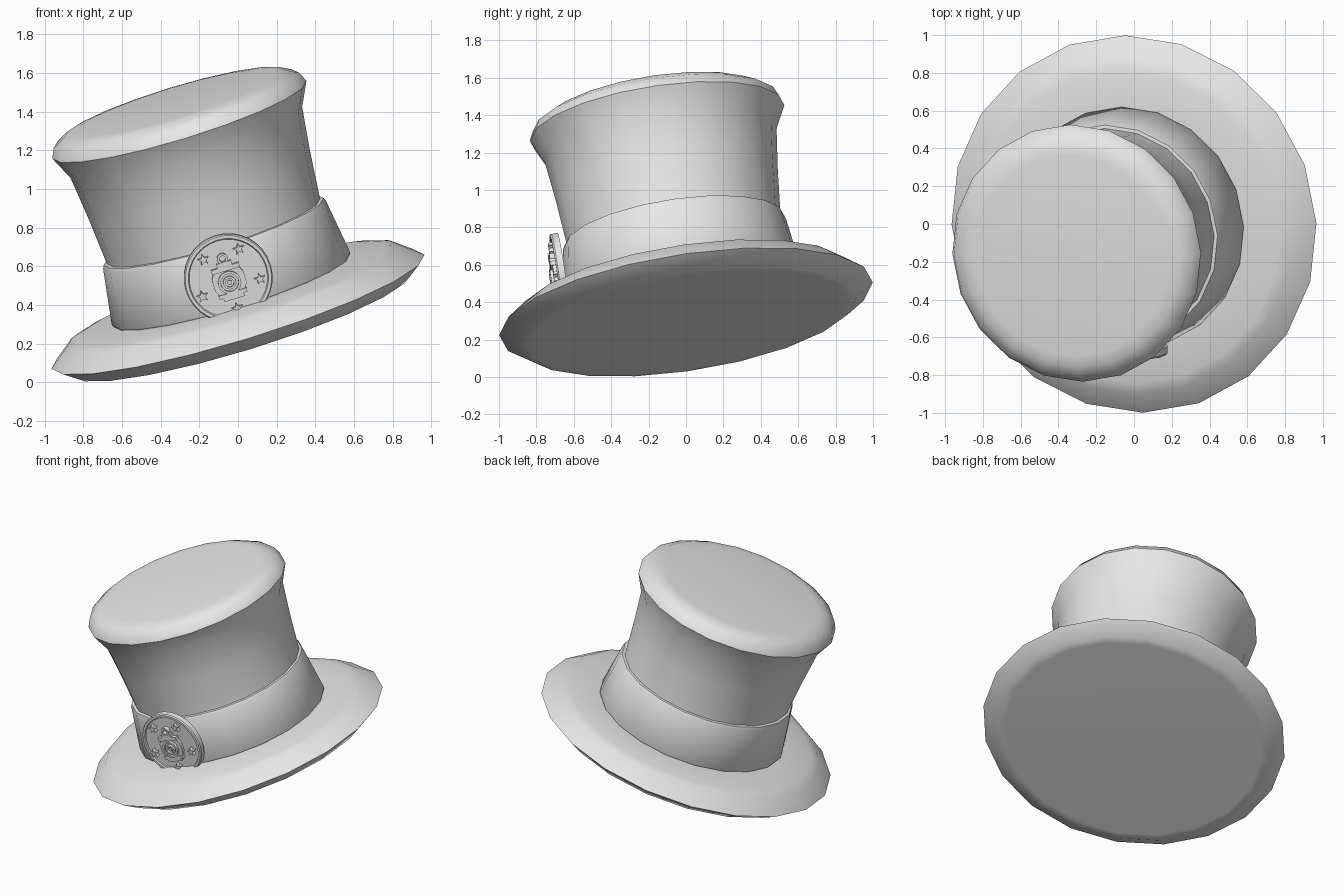
import bpy, bmesh, math
from mathutils import Matrix, Vector

cube = bpy.data.objects.get("Cube")
if cube:
    bpy.data.objects.remove(cube, do_unlink=True)

grey = bpy.data.materials.new("felt_grey")
grey.use_nodes = True
grey.diffuse_color = (0.8, 0.8, 0.8, 1)
grey.node_tree.nodes["Principled BSDF"].inputs["Base Color"].default_value = grey.diffuse_color

# The hat is built upright, then tipped towards its front right
UP = Vector((-0.289, -0.147, 0.946)).normalized()
TILT = (Matrix.Translation((0, 0, 0.365))
        @ Vector((0, 0, 1)).rotation_difference(UP).to_matrix().to_4x4()
        @ Matrix.Rotation(math.radians(1.5), 4, 'Z'))
# Badge space: x right, y up, z out of the front of the band
BADGE = TILT @ Matrix.Translation((0, -0.62, 0.28)) @ Matrix.Rotation(math.pi / 2, 4, 'X')


def finish(name, bm, matrix, angle):
    bmesh.ops.recalc_face_normals(bm, faces=bm.faces)
    bm.transform(matrix)
    mesh = bpy.data.meshes.new(name)
    bm.to_mesh(mesh)
    bm.free()
    mesh.materials.append(grey)
    obj = bpy.data.objects.new(name, mesh)
    bpy.context.collection.objects.link(obj)
    bpy.ops.object.select_all(action='DESELECT')
    obj.select_set(True)
    bpy.context.view_layer.objects.active = obj
    bpy.ops.object.shade_smooth_by_angle(angle=math.radians(angle))
    return obj


def lathe(name, profile, sides, matrix, angle=50, closed=False):
    """Turn (radius, height) points about z; cap both ends unless closed."""
    bm = bmesh.new()
    rings = [[bm.verts.new((r * math.cos(a), r * math.sin(a), h))
              for a in (math.tau * i / sides for i in range(sides))]
             for r, h in profile]
    pairs = list(zip(rings, rings[1:]))
    if closed:
        pairs.append((rings[-1], rings[0]))
    else:
        bm.faces.new(rings[0])
        bm.faces.new(rings[-1])
    for low, high in pairs:
        for i in range(sides):
            j = (i + 1) % sides
            bm.faces.new((low[i], low[j], high[j], high[i]))
    return finish(name, bm, matrix, angle)


def plate(name, outline, low, high, angle=30):
    """Raise a flat outline from the badge."""
    bm = bmesh.new()
    face = bm.faces.new([bm.verts.new((x, y, low)) for x, y in outline])
    out = bmesh.ops.extrude_face_region(bm, geom=[face])
    top = [v for v in out["geom"] if isinstance(v, bmesh.types.BMVert)]
    bmesh.ops.translate(bm, verts=top, vec=(0, 0, high - low))
    return finish(name, bm, BADGE, angle)


# Brim with a closed underside
lathe("brim", [(0.86, -0.074), (0.91, -0.072), (1.01, 0), (0.9, 0.085),
               (0.84, 0.1), (0.64, 0.115), (0.5, 0.115)], 20, TILT)

# Flared crown with a rounded top edge
lathe("crown", [(0.585, 0.1), (0.575, 0.42), (0.6, 0.7), (0.627, 0.925),
                (0.688, 1.05), (0.665, 1.1), (0.6, 1.135), (0.54, 1.142)], 20, TILT)

# Band round the base of the crown
lathe("hat_band", [(0.58, 0.09), (0.63, 0.1), (0.645, 0.125), (0.603, 0.42),
                   (0.595, 0.438), (0.565, 0.442)], 20, TILT)

# Round badge with a raised rim
lathe("badge_disc", [(0.23, 0), (0.23, 0.035), (0.224, 0.043), (0.208, 0.043),
                     (0.203, 0.034)], 32, BADGE, 30)

# Five stars round the badge
for k in range(5):
    around = math.radians(72 * k - 90)
    cx, cy = 0.163 * math.cos(around), 0.163 * math.sin(around)
    star = []
    for i in range(10):
        a = math.radians(90 + 36 * i)
        r = 0.013 if i % 2 else 0.031
        star.append((cx + r * math.cos(a), cy + r * math.sin(a)))
    plate(f"badge_star_{k + 1}", star, 0.03, 0.062)

# Lantern emblem: barrel body, two bars and a foot
barrel = [(s * x, y) for s, pts in
          ((1, [(0.06, -0.075), (0.085, -0.03), (0.085, 0.03), (0.06, 0.075)]),
           (-1, [(0.06, 0.075), (0.085, 0.03), (0.085, -0.03), (0.06, -0.075)]))
          for x, y in pts]
plate("emblem_body", [(x, y - 0.015) for x, y in barrel], 0.03, 0.055)
for name, y, w, h in (("emblem_top_bar", 0.055, 0.075, 0.012),
                      ("emblem_lower_bar", -0.082, 0.075, 0.01),
                      ("emblem_foot", -0.1, 0.055, 0.01),
                      ("emblem_cap", 0.078, 0.04, 0.012)):
    plate(name, [(-w, y - h), (w, y - h), (w, y + h), (-w, y + h)], 0.03, 0.065)

# Concentric lens rings and the hanging loop
def ring(name, x, y, outer, inner, low, high):
    lathe(name, [(outer, low), (outer, high), (inner, high), (inner, low)], 20,
          BADGE @ Matrix.Translation((x, y, 0)), 30, closed=True)


ring("emblem_lens_outer", 0, -0.02, 0.06, 0.046, 0.05, 0.072)
ring("emblem_lens_inner", 0, -0.02, 0.034, 0.022, 0.05, 0.076)
ring("emblem_loop", 0, 0.108, 0.028, 0.016, 0.03, 0.06)
lathe("emblem_lens_centre", [(0.012, 0.05), (0.012, 0.07)], 12,
      BADGE @ Matrix.Translation((0, -0.02, 0)), 30)
